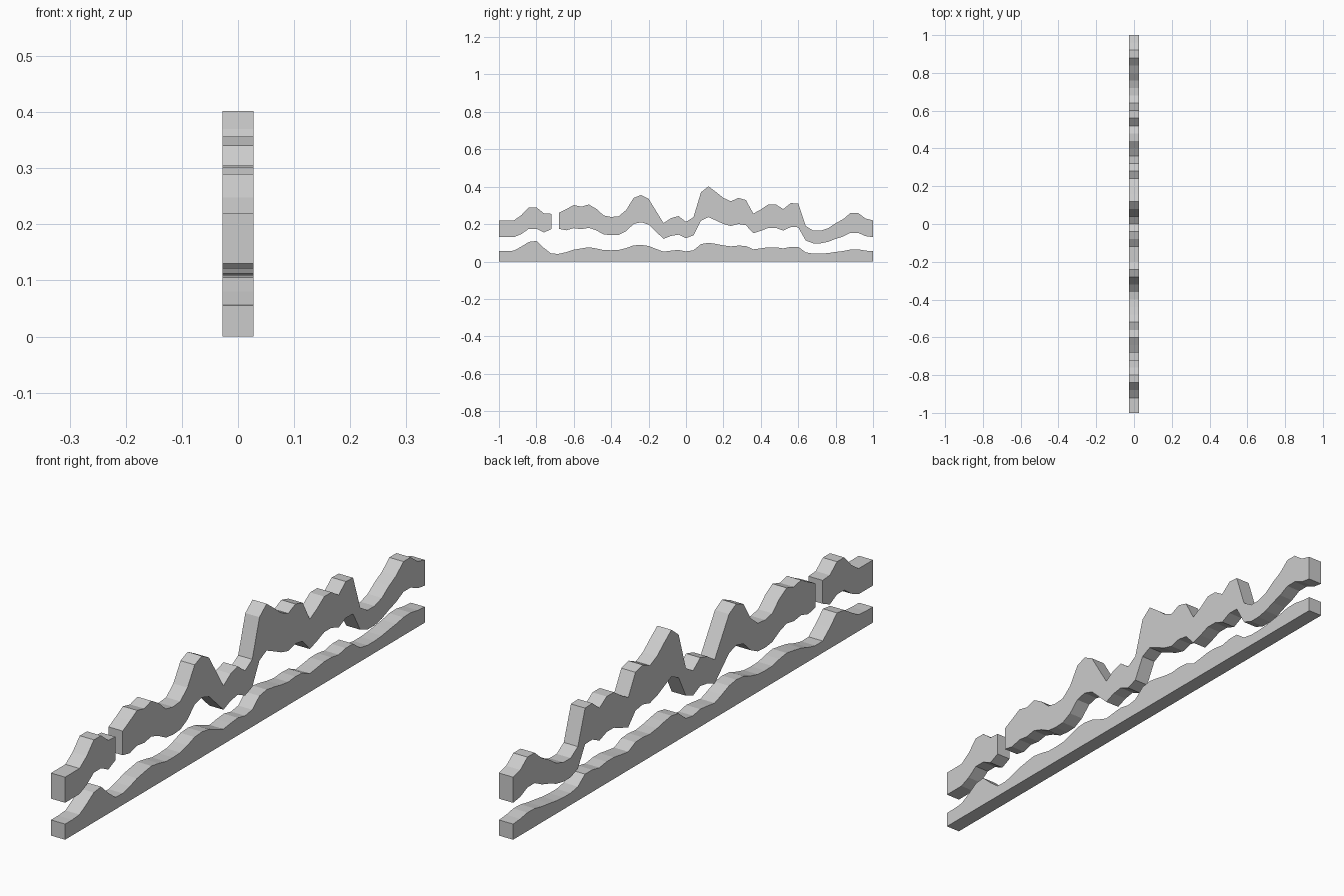
import bpy, bmesh

HALF = 0.0275   # half thickness across x
STEP = 0.04     # spacing of profile samples along y


def strip(name, start, upper, lower):
    """Slab between two height lists sampled along y."""
    bm = bmesh.new()
    rings = []
    for i, (t, b) in enumerate(zip(upper, lower)):
        y = start + i * STEP
        rings.append([bm.verts.new(p) for p in
                      ((-HALF, y, b), (HALF, y, b), (HALF, y, t), (-HALF, y, t))])
    for a, c in zip(rings, rings[1:]):
        for k in range(4):
            n = (k + 1) % 4
            bm.faces.new((a[k], a[n], c[n], c[k]))
    bm.faces.new(rings[0])
    bm.faces.new(rings[-1])
    bmesh.ops.recalc_face_normals(bm, faces=bm.faces)
    mesh = bpy.data.meshes.new(name)
    bm.to_mesh(mesh)
    bm.free()
    obj = bpy.data.objects.new(name, mesh)
    bpy.context.collection.objects.link(obj)
    return obj


# Bottom wavy strip standing on the ground
base = [.055, .055, .058, .08, .105, .11, .073, .042, .041, .05, .063, .07, .076,
        .07, .061, .06, .062, .072, .086, .089, .083, .067, .053, .058, .062, .054,
        .06, .093, .1, .094, .086, .081, .085, .083, .065, .07, .076, .076, .07,
        .078, .078, .049, .042, .042, .045, .051, .056, .064, .065, .058, .055]
strip("lower_ridge", -1.0, base, [0.0] * len(base))

# Short upper piece left of the gap
strip("upper_ridge_short", -1.0,
      [.22, .22, .22, .248, .29, .29, .258, .255],
      [.13, .13, .13, .147, .175, .175, .155, .173])

# Long upper piece; its underside follows the crest at a fixed ratio
crest = [.26, .28, .302, .293, .305, .282, .246, .238, .242, .275, .34, .356, .335,
         .27, .205, .232, .243, .212, .237, .37, .402, .372, .34, .322, .34, .329,
         .256, .278, .305, .305, .28, .312, .31, .19, .165, .165, .178, .205, .226,
         .26, .26, .23, .22]
under = [0.59 * z for z in crest]
under[0] = 0.175
under[1] = 0.167
strip("upper_ridge_long", -0.68, crest, under)
